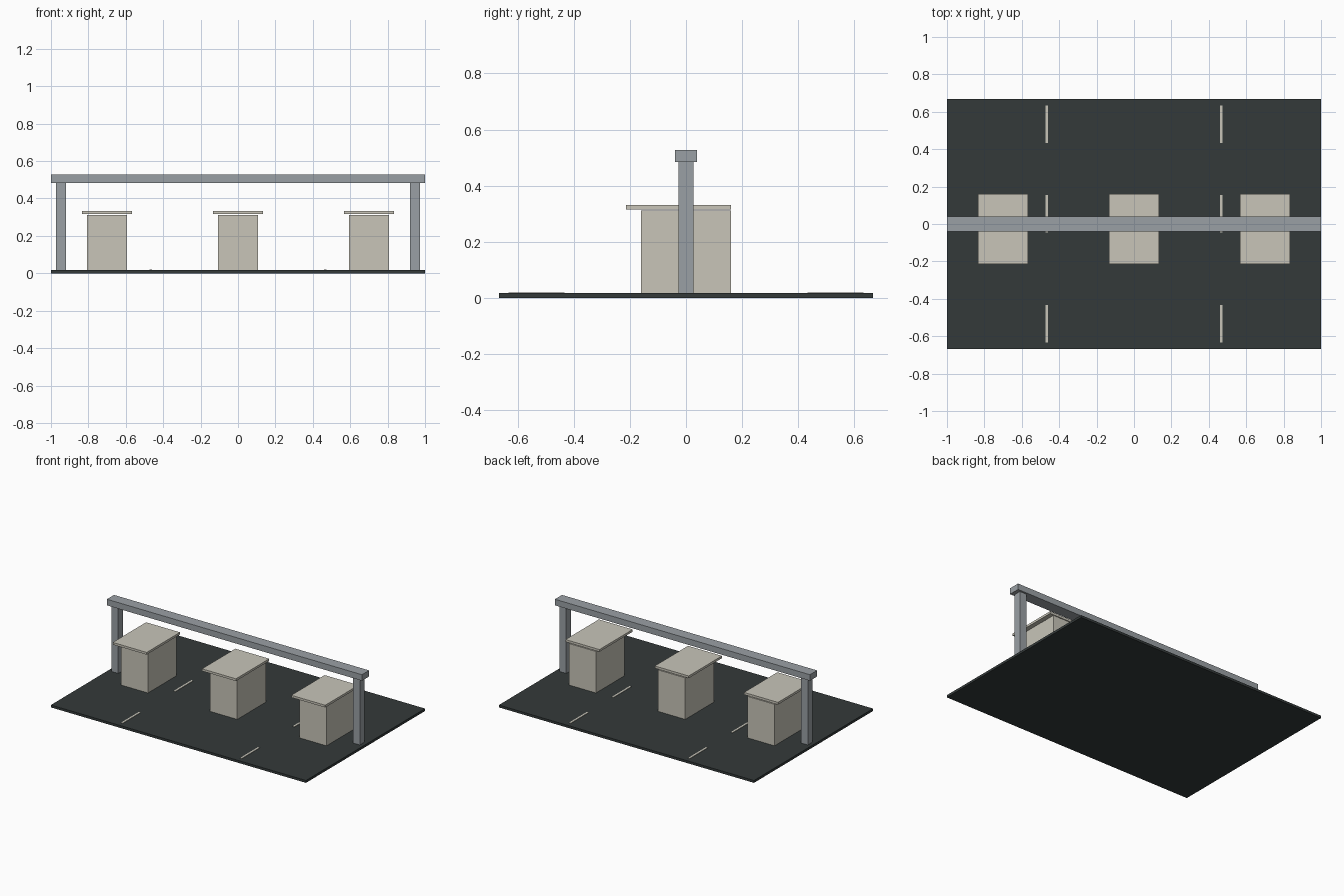
import bpy

cube = bpy.data.objects.get("Cube")
if cube:
    bpy.data.objects.remove(cube, do_unlink=True)


def material(name, rgb):
    mat = bpy.data.materials.new(name)
    mat.use_nodes = True
    colour = (*rgb, 1)
    mat.diffuse_color = colour
    mat.node_tree.nodes["Principled BSDF"].inputs["Base Color"].default_value = colour
    return mat


asphalt = material("dark asphalt", (0.034, 0.042, 0.042))
steel = material("grey steel", (0.323, 0.352, 0.376))
cream = material("warm cream", (0.578, 0.558, 0.485))


def box(name, mat, x, y, z):
    """Box from (min, max) ranges along each axis."""
    ranges = (x, y, z)
    bpy.ops.mesh.primitive_cube_add(size=1, location=[(a + b) / 2 for a, b in ranges])
    obj = bpy.context.object
    obj.name = name
    obj.scale = [b - a for a, b in ranges]
    bpy.ops.object.transform_apply(location=False, rotation=False, scale=True)
    obj.data.materials.append(mat)
    return obj


def around(centre, half):
    return (centre - half, centre + half)


GROUND = 0.017

# Paved ground slab
box("ground_slab", asphalt, around(0, 1), around(0, 0.667), (0, GROUND))

# Three booths, each with a roof board overhanging the front
for side, x in (("right", -0.7), ("middle", 0), ("left", 0.7)):
    box(f"{side}_booth", cream, around(x, 0.106), around(0, 0.16), (GROUND, 0.311))
    box(f"{side}_booth_roof", cream, around(x, 0.133), (-0.213, 0.16), (0.316, 0.332))

# Gantry: two posts and a long beam
for side, x in (("right", -0.947), ("left", 0.947)):
    box(f"{side}_post", steel, around(x, 0.0265), around(0, 0.0265), (GROUND, 0.484))
box("gantry_beam", steel, around(0, 1), around(0, 0.04), (0.484, 0.527))

# Dashed lane markings
for side, x in (("right", -0.467), ("left", 0.467)):
    for row, y in (("front", -0.533), ("middle", 0.055), ("back", 0.533)):
        box(f"{side}_{row}_lane_dash", cream,
            around(x, 0.007), around(y, 0.1), (GROUND - 0.001, GROUND + 0.003))
